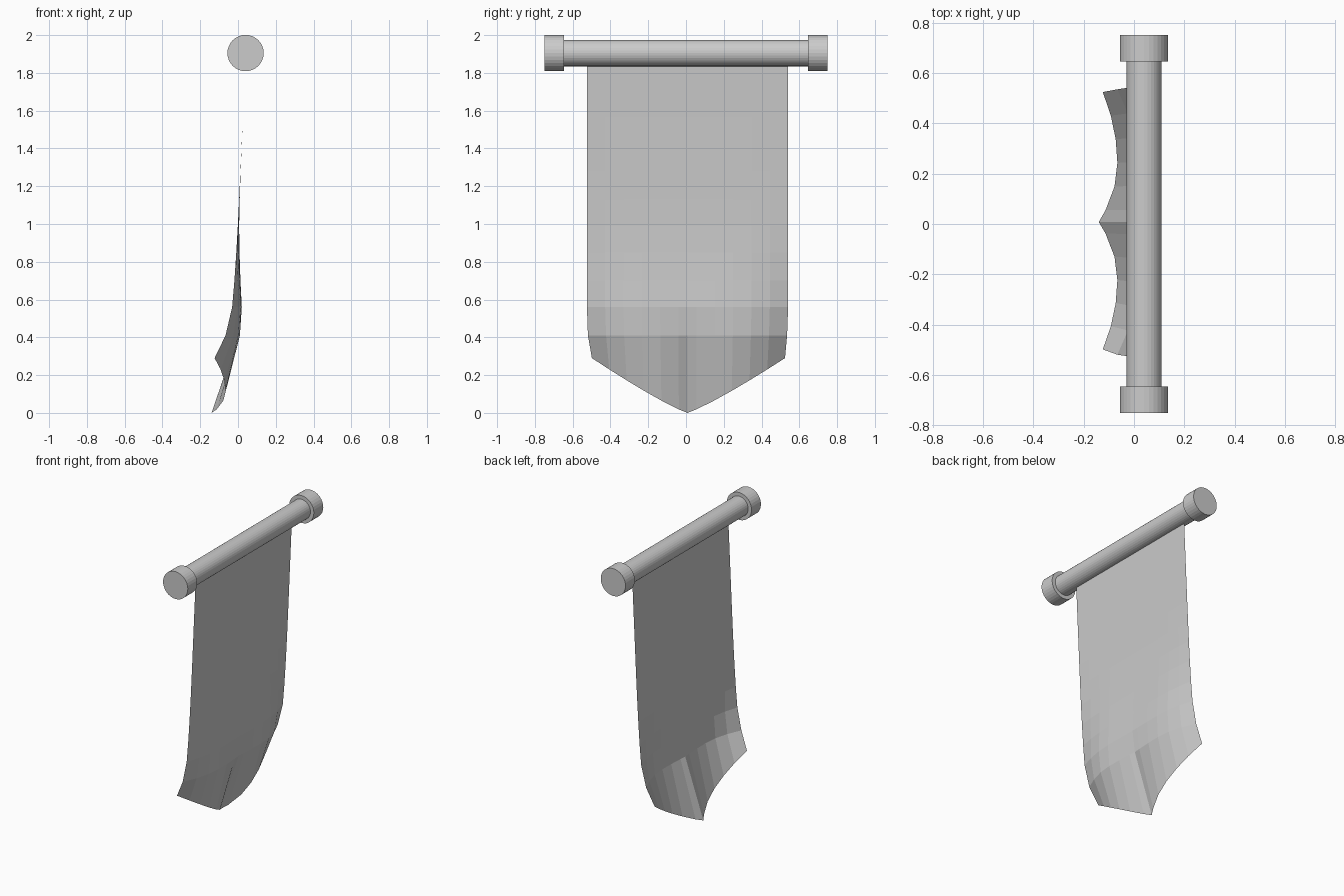
import bpy, bmesh, math

if "Cube" in bpy.data.objects:
    bpy.data.objects.remove(bpy.data.objects["Cube"])

ROD_X, ROD_Z = 0.04, 1.905


def rod_part(name, radius, length, y):
    """Flat-shaded cylinder lying along y."""
    bpy.ops.mesh.primitive_cylinder_add(vertices=32, radius=radius, depth=length,
                                        location=(ROD_X, y, ROD_Z),
                                        rotation=(math.pi / 2, 0, 0))
    bpy.context.object.name = name


# Hanging rod and its two end caps
rod_part("rod", 0.07, 1.32, 0)
for label, side in (("front", -1), ("back", 1)):
    rod_part("rod_cap_" + label, 0.096, 0.104, side * 0.698)

# Cloth rows: height, x at centre, x at quarter width, x at side edge
rows = [
    (1.86, 0.039, 0.039, 0.039),
    (1.57, 0.026, 0.026, 0.026),
    (1.28, 0.014, 0.014, 0.013),
    (1.13, 0.009, 0.009, 0.006),
    (0.99, 0.006, 0.006, -0.001),
    (0.85, 0.007, 0.008, -0.009),
    (0.70, 0.012, 0.013, -0.019),
    (0.56, 0.019, 0.020, -0.031),
    (0.41, 0.000, 0.010, -0.066),
    (0.00, -0.140, -0.066, -0.124),
]
MID_Y, HALF = 0.008, 0.5325
columns = sorted([MID_Y - HALF + i * 2 * HALF / 11 for i in range(12)] + [MID_Y])


def sag(t, centre, mid, edge):
    """Depth of the cloth at t, from centre (0) to side edge (1)."""
    if t < 0.45:
        return mid + (centre - mid) * (1 - t / 0.45) ** 2
    return mid + (edge - mid) * ((t - 0.45) / 0.55) ** 2


# Banner cloth: grid with a pointed, curled lower edge
bm = bmesh.new()
grid = []
for i, (z, centre, mid, edge) in enumerate(rows):
    last = i == len(rows) - 1
    line = []
    for y in columns:
        t = abs(y - MID_Y) / HALF
        squeeze = 0.96 if last else 0.99 if i == len(rows) - 2 else 1
        shift = 0.005 if last else 0
        height = 0.29 * t ** 1.15 if last else z
        line.append(bm.verts.new((sag(t, centre, mid, edge),
                                  MID_Y + shift * t + (y - MID_Y) * squeeze, height)))
    grid.append(line)
for upper, lower in zip(grid, grid[1:]):
    for j in range(len(columns) - 1):
        bm.faces.new((upper[j], lower[j], lower[j + 1], upper[j + 1]))
mesh = bpy.data.meshes.new("banner_cloth")
bm.to_mesh(mesh)
bm.free()
bpy.context.collection.objects.link(bpy.data.objects.new("banner_cloth", mesh))
